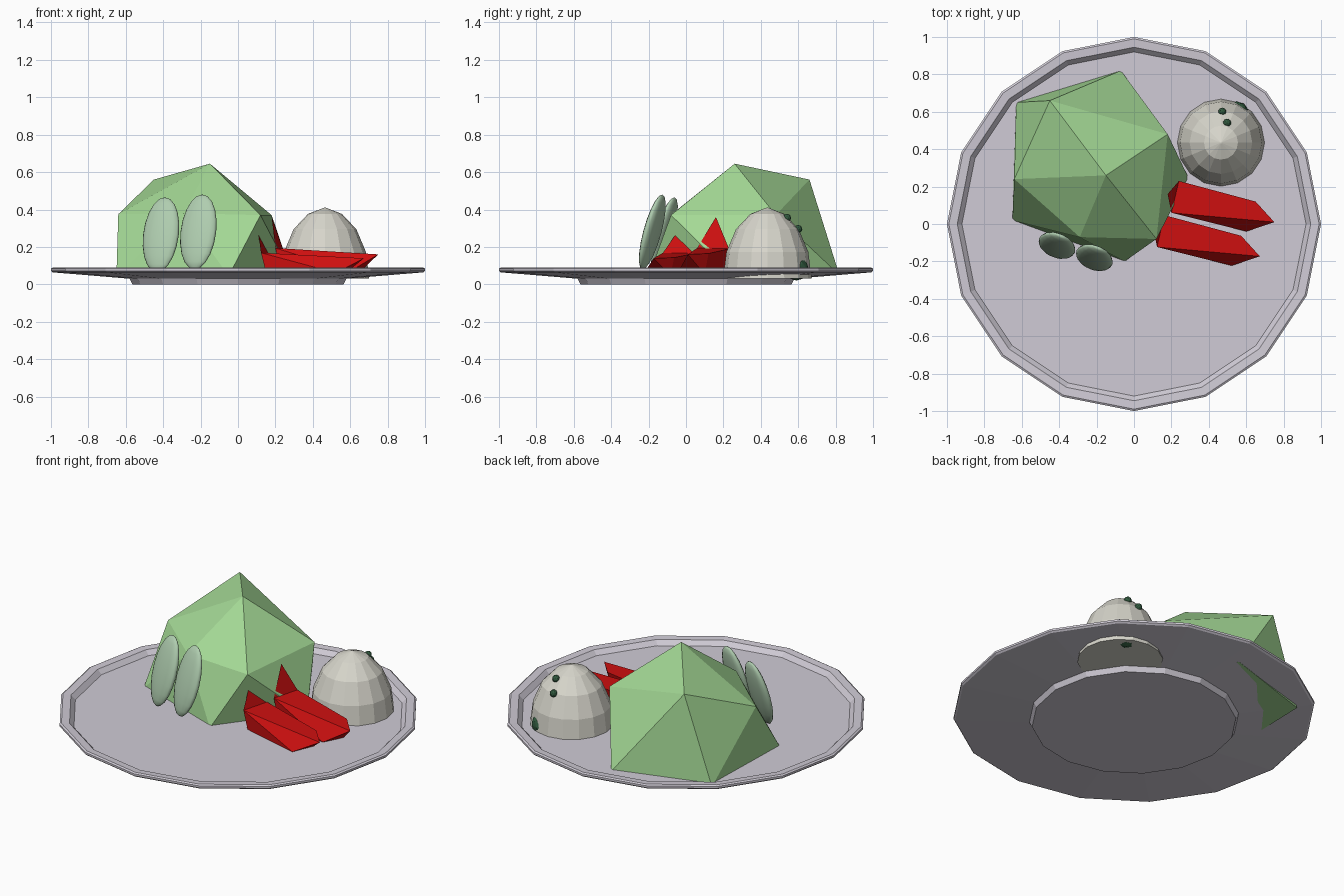
import bpy, bmesh, math
from mathutils import Matrix, Vector

if "Cube" in bpy.data.objects:
    bpy.data.objects.remove(bpy.data.objects["Cube"])


def material(name, rgb):
    m = bpy.data.materials.new(name)
    m.diffuse_color = (*rgb, 1)
    m.use_nodes = True
    m.node_tree.nodes["Principled BSDF"].inputs["Base Color"].default_value = m.diffuse_color
    return m


PLATE = material("pale lilac grey", (0.63, 0.60, 0.67))
LEAF = material("light green", (0.376, 0.70, 0.305))
SAGE = material("sage green", (0.43, 0.61, 0.43))
DARK = material("dark green", (0.03, 0.10, 0.048))
CREAM = material("warm grey white", (0.68, 0.67, 0.60))
RED = material("red", (0.62, 0.005, 0.005))


def add_object(name, bm, mat):
    bmesh.ops.recalc_face_normals(bm, faces=bm.faces[:])
    me = bpy.data.meshes.new(name)
    bm.to_mesh(me)
    bm.free()
    me.materials.append(mat)
    ob = bpy.data.objects.new(name, me)
    bpy.context.collection.objects.link(ob)
    return ob


def from_faces(name, verts, faces, mat):
    bm = bmesh.new()
    vs = [bm.verts.new(v) for v in verts]
    for f in faces:
        bm.faces.new([vs[i] for i in f])
    return add_object(name, bm, mat)


def lathe(name, profile, sides, mat, centre=(0, 0)):
    """Spin (radius, z) points; both ends are closed with flat caps."""
    bm = bmesh.new()
    rings = []
    for r, z in profile:
        rings.append([bm.verts.new((centre[0] + r * math.cos(math.tau * k / sides),
                                    centre[1] + r * math.sin(math.tau * k / sides), z))
                      for k in range(sides)])
    for a, b in zip(rings, rings[1:]):
        for k in range(sides):
            j = (k + 1) % sides
            bm.faces.new((a[k], a[j], b[j], b[k]))
    bm.faces.new(rings[0])
    bm.faces.new(rings[-1])
    return add_object(name, bm, mat)


# Plate with foot and raised rim
lathe("plate", [(0.565, 0), (0.58, 0.03), (0.99, 0.064), (1.0, 0.072), (1.0, 0.084),
                (0.99, 0.09), (0.945, 0.087), (0.92, 0.06)], 16, PLATE)

# Mound: faceted half ellipsoid sunk into the plate
dome = [(0.237 * math.cos(math.radians(a)), 0.03 + 0.375 * math.sin(math.radians(a)))
        for a in (0, 22.5, 45, 67.5)] + [(0.004, 0.41)]
lathe("mound", dome, 16, CREAM, (0.465, 0.435))

# Green bits showing through the mound
for i, (x, y, z, r) in enumerate([(0.498, 0.54, 0.355, 0.022),
                                  (0.472, 0.60, 0.295, 0.022),
                                  (0.55, 0.59, 0.085, 0.065)]):
    bm = bmesh.new()
    bmesh.ops.create_icosphere(bm, subdivisions=2, radius=r,
                               matrix=Matrix.Translation((x, y, z)))
    add_object(f"green_bit_{i + 1}", bm, DARK)

# Lettuce: top point, upper ring of five, lower ring of five, flat base
upper = [(-0.45, 0.66, 0.56), (0.18, 0.48, 0.37), (0.12, -0.08, 0.37),
         (-0.29, -0.07, 0.38), (-0.64, 0.24, 0.375)]
lower = [(-0.07, 0.82, 0.05), (0.29, 0.25, 0.045), (-0.05, -0.20, 0.045),
         (-0.65, 0.02, 0.045), (-0.63, 0.65, 0.04)]
faces = [(6, 7, 8, 9, 10)]
for i in range(5):
    j = (i + 1) % 5
    faces += [(0, 1 + i, 1 + j), (1 + i, 6 + i, 1 + j), (1 + j, 6 + i, 6 + j)]
from_faces("lettuce", [(-0.15, 0.26, 0.645)] + upper + lower, faces, LEAF)

# Two cucumber slices leaning on the lettuce
for i, loc in enumerate([(-0.412, -0.115, 0.265), (-0.212, -0.18, 0.28)]):
    bm = bmesh.new()
    bmesh.ops.create_uvsphere(bm, u_segments=16, v_segments=10, radius=1)
    turn = (Matrix.Translation(loc) @ Matrix.Rotation(math.radians(-22), 4, 'Z')
            @ Matrix.Rotation(math.radians(-16), 4, 'X')
            @ Matrix.Diagonal((0.103, 0.033, 0.208, 1)))
    bm.transform(turn)
    for f in bm.faces:
        f.smooth = True
    add_object(f"cucumber_slice_{i + 1}", bm, SAGE)

# Two red wedges, raised at the lettuce end
P, U, Q, T, R, S, Qb, Ub, Rb = range(9)
wedge = [(0.18, 0.16, 0.36), (0.20, 0.06, 0.194), (0.24, 0.23, 0.19),
         (0.75, 0.01, 0.16), (0.65, 0.12, 0.165), (0.60, -0.04, 0.07),
         (0.26, 0.20, 0.05), (0.23, 0.06, 0.05), (0.64, 0.10, 0.055)]
wedge_faces = [(P, U, Q), (Q, U, T, R), (U, S, T), (U, Ub, S), (P, Ub, U), (P, Qb, Ub),
               (P, Q, Qb), (Q, R, Rb, Qb), (R, T, Rb), (T, S, Rb), (Qb, Ub, S, Rb)]
for i, (dx, dy, sz) in enumerate([(0, 0, 1), (-0.077, -0.183, 0.87)]):
    pts = [(x + dx, y + dy, max(0.05, z * sz)) for x, y, z in wedge]
    from_faces(f"red_wedge_{i + 1}", pts, wedge_faces, RED)
